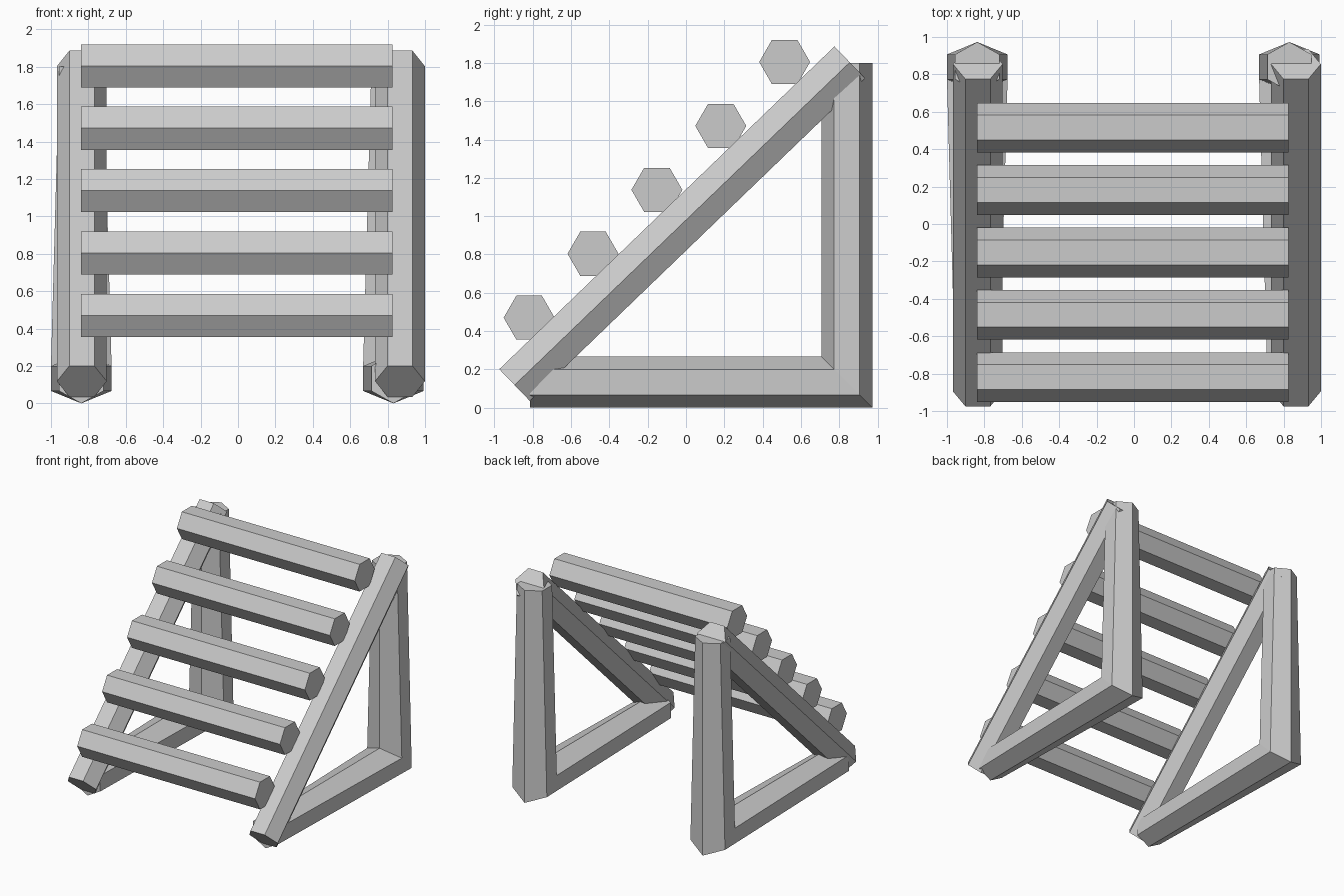
import bpy, bmesh
from math import cos, sin, pi
from mathutils import Vector

if "Cube" in bpy.data.objects:
    bpy.data.objects.remove(bpy.data.objects["Cube"])

R = 0.133                      # hexagon radius of every log
ANG = [i * pi / 3 for i in range(6)]


def loft(name, sections):
    """Skin a capped log through matching six-point sections."""
    bm = bmesh.new()
    rings = [[bm.verts.new(p) for p in s] for s in sections]
    for a, b in zip(rings, rings[1:]):
        for i in range(6):
            j = (i + 1) % 6
            bm.faces.new((a[i], a[j], b[j], b[i]))
    bm.faces.new(rings[0])
    bm.faces.new(rings[-1])
    bmesh.ops.recalc_face_normals(bm, faces=bm.faces)
    mesh = bpy.data.meshes.new(name)
    bm.to_mesh(mesh)
    bm.free()
    obj = bpy.data.objects.new(name, mesh)
    bpy.context.collection.objects.link(obj)
    return obj


def base_and_post(name, x):
    """Ground beam mitred into the upright; it widens at the bend."""
    yc, zc = 0.84, R
    start, bend, top = [], [], []
    for a in ANG:
        u, v = sin(a), R * cos(a)
        w_end, w_bend = 0.118 / sin(pi / 3), 0.162 / sin(pi / 3)
        start.append((x + u * w_end, -0.815, zc - v))
        bend.append((x + u * w_bend, yc + v, zc - v))
        top.append((x + u * w_end, yc + v, 1.80))
    loft(name, [start, bend, top])


def sloping_rail(name, x):
    """Diagonal log with its flats facing the rungs."""
    lo, hi = Vector((x, -0.895, 0.118)), Vector((x, 0.855, 1.803))
    d = (hi - lo).normalized()
    n = Vector((0, -d.z, d.y))
    ring = [Vector((R * cos(a), 0, 0)) + n * R * sin(a) for a in ANG]
    loft(name, [[p + q for q in ring] for p in (lo, hi)])


# Two triangular side frames
for side, frame_x, rail_x in (("left", -0.838, -0.835), ("right", 0.831, 0.866)):
    base_and_post(side + "_base_and_post", frame_x)
    sloping_rail(side + "_sloping_rail", rail_x)

# Five cross rungs climbing the slope
for k in range(5):
    y, z = -0.819 + 0.3335 * k, 0.47 + 0.3337 * k
    loft("rung_%d" % (k + 1),
         [[(x, y + R * cos(a), z + R * sin(a)) for a in ANG] for x in (-0.84, 0.826)])
